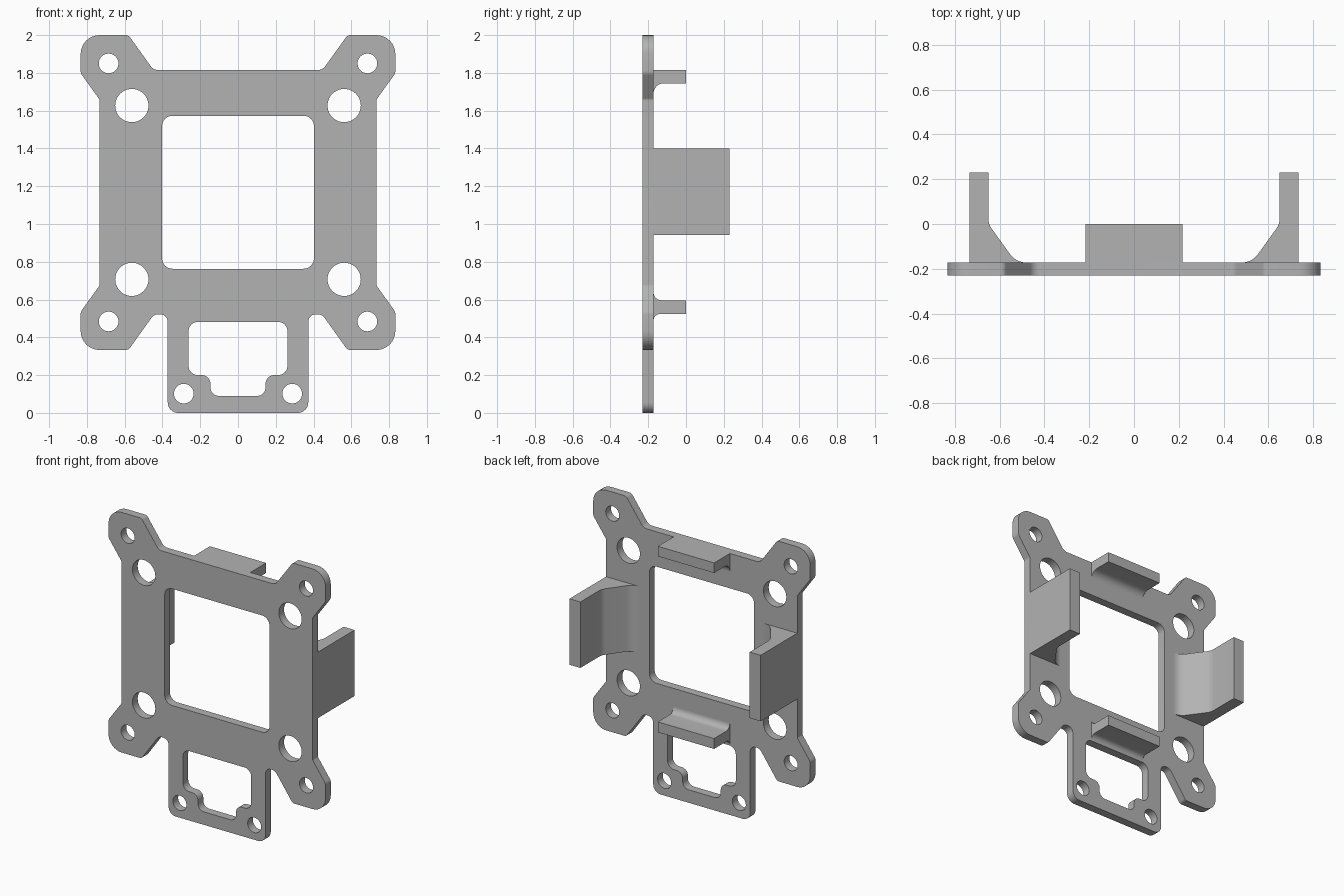
import bpy
import bmesh
from math import cos, sin, tan, pi, radians
from mathutils import Matrix, Vector

cube = bpy.data.objects.get("Cube")
if cube:
    bpy.data.objects.remove(cube, do_unlink=True)

grey = bpy.data.materials.new("plain grey")
grey.use_nodes = True
COLOUR = (0.45, 0.45, 0.45, 1)
grey.diffuse_color = COLOUR
grey.node_tree.nodes["Principled BSDF"].inputs["Base Color"].default_value = COLOUR

FRONT, PLATE_BACK, ROOT = -0.23, -0.172, -0.19


def rounded(corners, steps=8):
    """Closed loop from (u, v, radius) corners, each replaced by an arc."""
    loop = []
    for i, (u, v, r) in enumerate(corners):
        p = Vector((u, v))
        if r == 0:
            loop.append(p)
            continue
        a = (Vector(corners[i - 1][:2]) - p).normalized()
        b = (Vector(corners[(i + 1) % len(corners)][:2]) - p).normalized()
        half = a.angle(b) / 2
        centre = p + (a + b).normalized() * r / sin(half)
        start = p + a * r / tan(half) - centre
        sweep = pi - 2 * half
        if a.x * b.y - a.y * b.x > 0:
            sweep = -sweep
        for k in range(steps + 1):
            t = sweep * k / steps
            loop.append(centre + Vector((start.x * cos(t) - start.y * sin(t),
                                         start.x * sin(t) + start.y * cos(t))))
    return loop


def circle(u, v, r, n=40):
    return [Vector((u + r * cos(2 * pi * k / n), v + r * sin(2 * pi * k / n)))
            for k in range(n)]


def mirrored(half):
    """Complete a right-hand run of corners with its mirror image."""
    return half + [(-u, v, r) for u, v, r in reversed(half)]


def extrude(name, loops, depth, matrix):
    """Fill the loops (inner ones become holes), extrude and place them."""
    curve = bpy.data.curves.new(name, 'CURVE')
    curve.dimensions = '2D'
    curve.fill_mode = 'BOTH'
    curve.extrude = depth / 2
    for loop in loops:
        spline = curve.splines.new('POLY')
        spline.points.add(len(loop) - 1)
        for point, p in zip(spline.points, loop):
            point.co = (p.x, p.y, 0, 1)
        spline.use_cyclic_u = True
    temp = bpy.data.objects.new(name + " curve", curve)
    bpy.context.collection.objects.link(temp)
    bpy.context.view_layer.update()
    mesh = bpy.data.meshes.new_from_object(temp)
    bpy.data.objects.remove(temp, do_unlink=True)
    bpy.data.curves.remove(curve)

    bm = bmesh.new()
    bm.from_mesh(mesh)
    bmesh.ops.remove_doubles(bm, verts=bm.verts, dist=0.0001)
    bm.transform(matrix)
    bmesh.ops.recalc_face_normals(bm, faces=bm.faces)
    bm.to_mesh(mesh)
    bm.free()
    mesh.name = name
    mesh.materials.clear()
    mesh.materials.append(grey)
    obj = bpy.data.objects.new(name, mesh)
    bpy.context.collection.objects.link(obj)
    bpy.ops.object.select_all(action='DESELECT')
    obj.select_set(True)
    bpy.context.view_layer.objects.active = obj
    bpy.ops.object.shade_smooth_by_angle(angle=radians(30))
    return obj


# Flat plate: four rounded lugs around a square frame, small frame below
outline = mirrored([
    (0.447, 1.815, 0.05), (0.58, 2.0, 0.03), (0.833, 2.0, 0.1),
    (0.833, 1.798, 0.04), (0.734, 1.66, 0.02),
    (0.734, 0.673, 0.02), (0.833, 0.535, 0.04), (0.833, 0.333, 0.1),
    (0.58, 0.333, 0.03), (0.445, 0.522, 0.045), (0.372, 0.522, 0.04),
    (0.372, 0, 0.055)])
window = mirrored([(0.402, 1.573, 0.055), (0.402, 0.763, 0.055)])
small_window = mirrored([(0.262, 0.482, 0.05), (0.262, 0.2, 0.05),
                         (0.146, 0.2, 0.045), (0.146, 0.09, 0.045)])
loops = [rounded(outline), rounded(window), rounded(small_window)]
for s in (-1, 1):
    for x, z, r in [(0.685, 1.85, 0.052), (0.685, 0.484, 0.052),
                    (0.562, 1.627, 0.088), (0.562, 0.707, 0.088),
                    (0.287, 0.102, 0.052)]:
        loops.append(circle(s * x, z, r))
upright = Matrix.Rotation(radians(90), 4, 'X')
extrude("mounting_plate", loops, PLATE_BACK - FRONT,
        Matrix.Translation((0, (FRONT + PLATE_BACK) / 2, 0)) @ upright)

# Side ears, with a sloped and filleted inner root
ear = [(0.734, ROOT, 0), (0.734, 0.23, 0), (0.65, 0.23, 0), (0.65, 0, 0.08),
       (0.526, PLATE_BACK, 0.09), (0.475, PLATE_BACK, 0), (0.475, ROOT, 0)]
for name, s in (("left_ear", 1), ("right_ear", -1)):
    extrude(name, [rounded([(s * u, v, r) for u, v, r in ear])], 0.458,
            Matrix.Translation((0, 0, 1.171)))

# Tabs: profile u runs along y, v along z, extruded along x
across = Matrix(((0, 0, 1, 0), (1, 0, 0, 0), (0, 1, 0, 0), (0, 0, 0, 1)))
top_tab = [(ROOT, 1.815, 0), (0, 1.815, 0), (0, 1.745, 0),
           (PLATE_BACK, 1.745, 0.055), (PLATE_BACK, 1.685, 0), (ROOT, 1.685, 0)]
bottom_tab = [(ROOT, 0.642, 0), (PLATE_BACK, 0.642, 0),
              (PLATE_BACK, 0.596, 0.042), (0, 0.596, 0), (0, 0.524, 0),
              (PLATE_BACK, 0.524, 0.036), (PLATE_BACK, 0.484, 0),
              (ROOT, 0.484, 0)]
for name, profile in (("top_tab", top_tab), ("bottom_tab", bottom_tab)):
    extrude(name, [rounded(profile)], 0.432, across)
